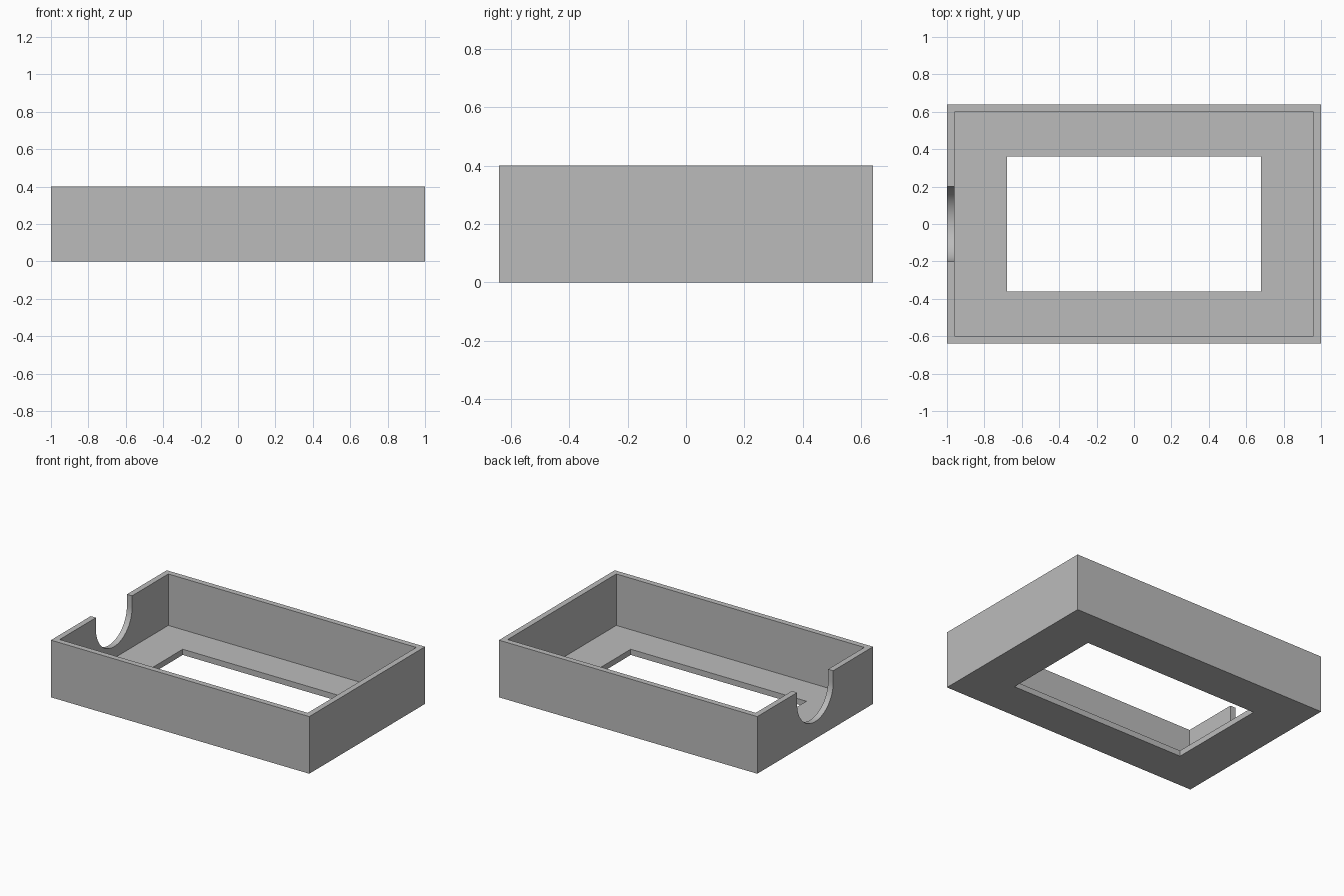
import bpy
import bmesh
from math import cos, sin, pi, radians

LENGTH, WIDTH, HEIGHT = 2.0, 1.28, 0.4
WALL = 0.04
RADIUS = 0.2

old = bpy.data.objects.get("Cube")
if old:
    bpy.data.objects.remove(old, do_unlink=True)

grey = bpy.data.materials.new("plain grey")
grey.use_nodes = True
colour = (0.5, 0.5, 0.5, 1)
grey.diffuse_color = colour
grey.node_tree.nodes["Principled BSDF"].inputs["Base Color"].default_value = colour


def prism(name, outline, direction):
    """Extrude a closed outline of 3D points along a direction."""
    bm = bmesh.new()
    face = bm.faces.new([bm.verts.new(p) for p in outline])
    result = bmesh.ops.extrude_face_region(bm, geom=[face], use_keep_orig=True)
    moved = [v for v in result["geom"] if isinstance(v, bmesh.types.BMVert)]
    bmesh.ops.translate(bm, verts=moved, vec=direction)
    bmesh.ops.recalc_face_normals(bm, faces=bm.faces)
    mesh = bpy.data.meshes.new(name)
    bm.to_mesh(mesh)
    bm.free()
    mesh.materials.append(grey)
    obj = bpy.data.objects.new(name, mesh)
    bpy.context.collection.objects.link(obj)
    return obj


def block(name, length, width, bottom, top):
    """Centred box between two heights."""
    x, y = length / 2, width / 2
    outline = [(-x, -y, bottom), (x, -y, bottom), (x, y, bottom), (-x, y, bottom)]
    return prism(name, outline, (0, 0, top - bottom))


# Outer body, with the cavity and the floor window to be cut from it
tray = block("tray", LENGTH, WIDTH, 0, HEIGHT)
cavity = block("cavity_cutter", LENGTH - 2 * WALL, WIDTH - 2 * WALL, WALL, HEIGHT + 0.2)
window = block("window_cutter", 1.36, 0.72, -0.2, HEIGHT)

# Round-bottomed notch through the right end wall
steps = 32
centre_z = HEIGHT - 2 * WALL
arc = [pi + pi * i / steps for i in range(steps + 1)]
start = -LENGTH / 2 - 0.1
outline = [(start, RADIUS * cos(a), centre_z + RADIUS * sin(a)) for a in arc]
outline += [(start, RADIUS, HEIGHT + 0.1), (start, -RADIUS, HEIGHT + 0.1)]
notch = prism("notch_cutter", outline, (0.3, 0, 0))

# Cut, then remove the cutters
bpy.context.view_layer.objects.active = tray
for cutter in (cavity, window, notch):
    cutter.hide_render = True
    mod = tray.modifiers.new(cutter.name, "BOOLEAN")
    mod.operation = "DIFFERENCE"
    mod.solver = "EXACT"
    mod.object = cutter
    bpy.ops.object.modifier_apply(modifier=mod.name)
    bpy.data.objects.remove(cutter, do_unlink=True)

# Smooth notch, crisp edges elsewhere
bpy.ops.object.select_all(action="DESELECT")
tray.select_set(True)
bpy.ops.object.shade_smooth_by_angle(angle=radians(30))
